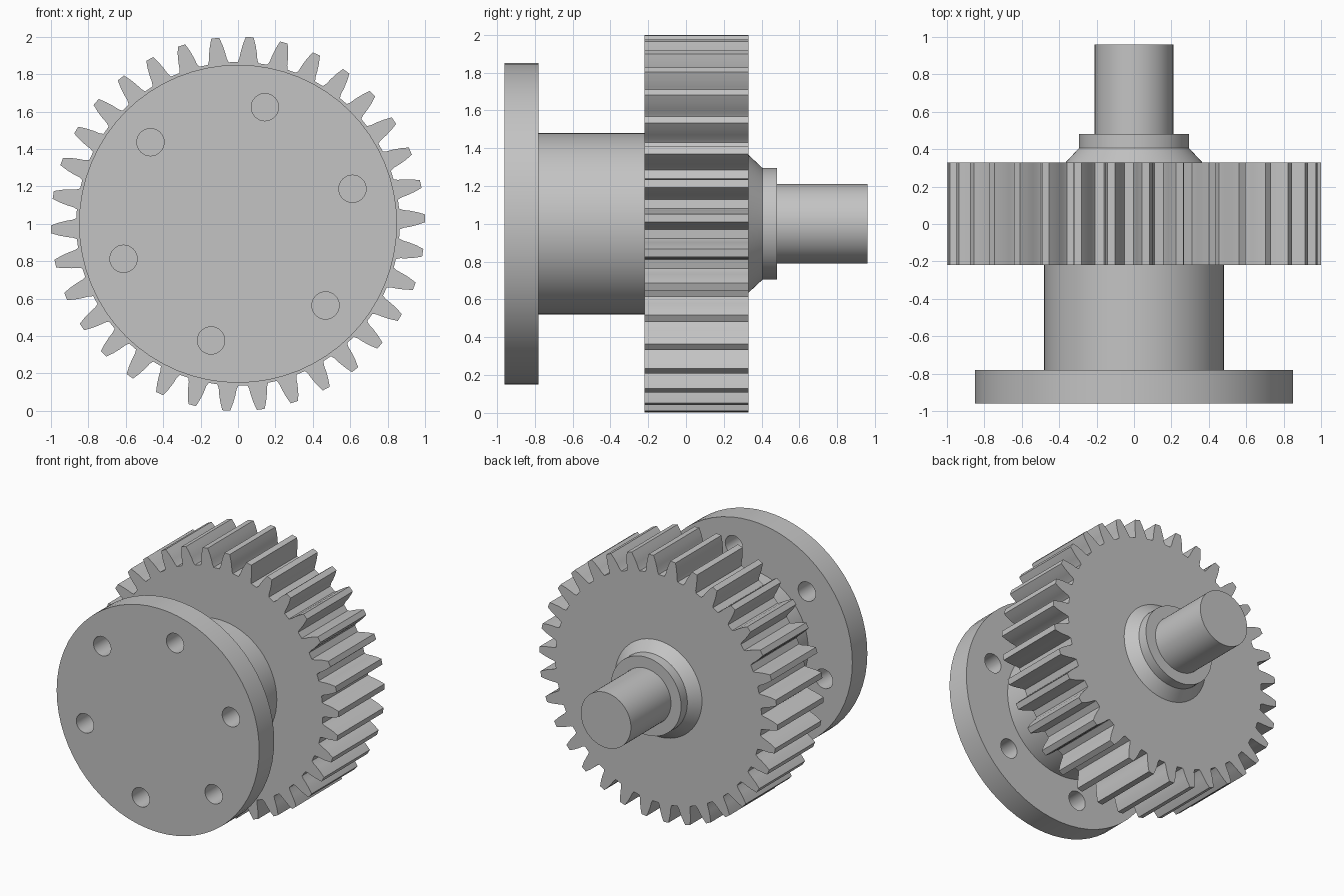
import bpy
import bmesh
from math import cos, sin, radians, tau

cube = bpy.data.objects.get("Cube")
if cube:
    bpy.data.objects.remove(cube, do_unlink=True)

# Single plain metal colour
steel = bpy.data.materials.new("steel_grey")
steel.use_nodes = True
GREY = (0.55, 0.55, 0.55, 1)
steel.diffuse_color = GREY
steel.node_tree.nodes["Principled BSDF"].inputs["Base Color"].default_value = GREY

AXIS_Z = 1.0


def polar(r, a, y, cx=0, cz=AXIS_Z):
    return (cx + r * cos(a), y, cz + r * sin(a))


def loft(name, rings):
    """Skin a list of equal-length point rings and cap both ends."""
    bm = bmesh.new()
    loops = [[bm.verts.new(p) for p in ring] for ring in rings]
    n = len(loops[0])
    for a, b in zip(loops, loops[1:]):
        for i in range(n):
            j = (i + 1) % n
            bm.faces.new((a[i], a[j], b[j], b[i]))
    bm.faces.new(loops[0])
    bm.faces.new(loops[-1])
    bmesh.ops.recalc_face_normals(bm, faces=bm.faces[:])
    mesh = bpy.data.meshes.new(name)
    bm.to_mesh(mesh)
    bm.free()
    mesh.materials.append(steel)
    ob = bpy.data.objects.new(name, mesh)
    bpy.context.collection.objects.link(ob)
    return ob


def turned(name, profile, sides=64, cx=0, cz=AXIS_Z):
    """Turn (radius, y) steps around an axis along y."""
    return loft(name, [[polar(r, tau * i / sides, y, cx, cz) for i in range(sides)]
                       for r, y in profile])


def select_only(ob):
    bpy.ops.object.select_all(action="DESELECT")
    ob.select_set(True)
    bpy.context.view_layer.objects.active = ob


# Mounting flange with six through holes
flange = turned("mounting_flange", [(0.85, -0.96), (0.85, -0.78)])
for k in range(6):
    x, _, z = polar(0.64, radians(17 + 60 * k), 0)
    cutter = turned("hole_cutter", [(0.073, -1.1), (0.073, -0.6)], 32, x, z)
    cutter.hide_render = True
    mod = flange.modifiers.new("hole", "BOOLEAN")
    mod.operation = "DIFFERENCE"
    mod.solver = "EXACT"
    mod.object = cutter
    select_only(flange)
    bpy.ops.object.modifier_apply(modifier=mod.name)
    bpy.data.objects.remove(cutter, do_unlink=True)

# Hub between flange and gear
hub = turned("hub", [(0.48, -0.79), (0.48, -0.21)])

# Spur gear: curved tooth flank as (radius, half width)
TEETH = 34
FLANK = [(0.865, 0.056), (0.885, 0.048), (0.92, 0.043), (0.96, 0.034), (1.0, 0.021)]
outline = []
for t in range(TEETH):
    mid = radians(1.7) + tau * t / TEETH
    outline += [(r, mid - w / r) for r, w in FLANK]
    outline += [(r, mid + w / r) for r, w in reversed(FLANK)]
gear = loft("spur_gear", [[polar(r, a, y) for r, a in outline] for y in (-0.22, 0.33)])

# Tapered collar and shaft behind the gear
collar = turned("tapered_collar", [(0.365, 0.32), (0.365, 0.33), (0.295, 0.405), (0.295, 0.48)])
shaft = turned("shaft", [(0.21, 0.47), (0.21, 0.96)])

for ob in (flange, hub, gear, collar, shaft):
    select_only(ob)
    bpy.ops.object.shade_smooth_by_angle(angle=radians(25))
